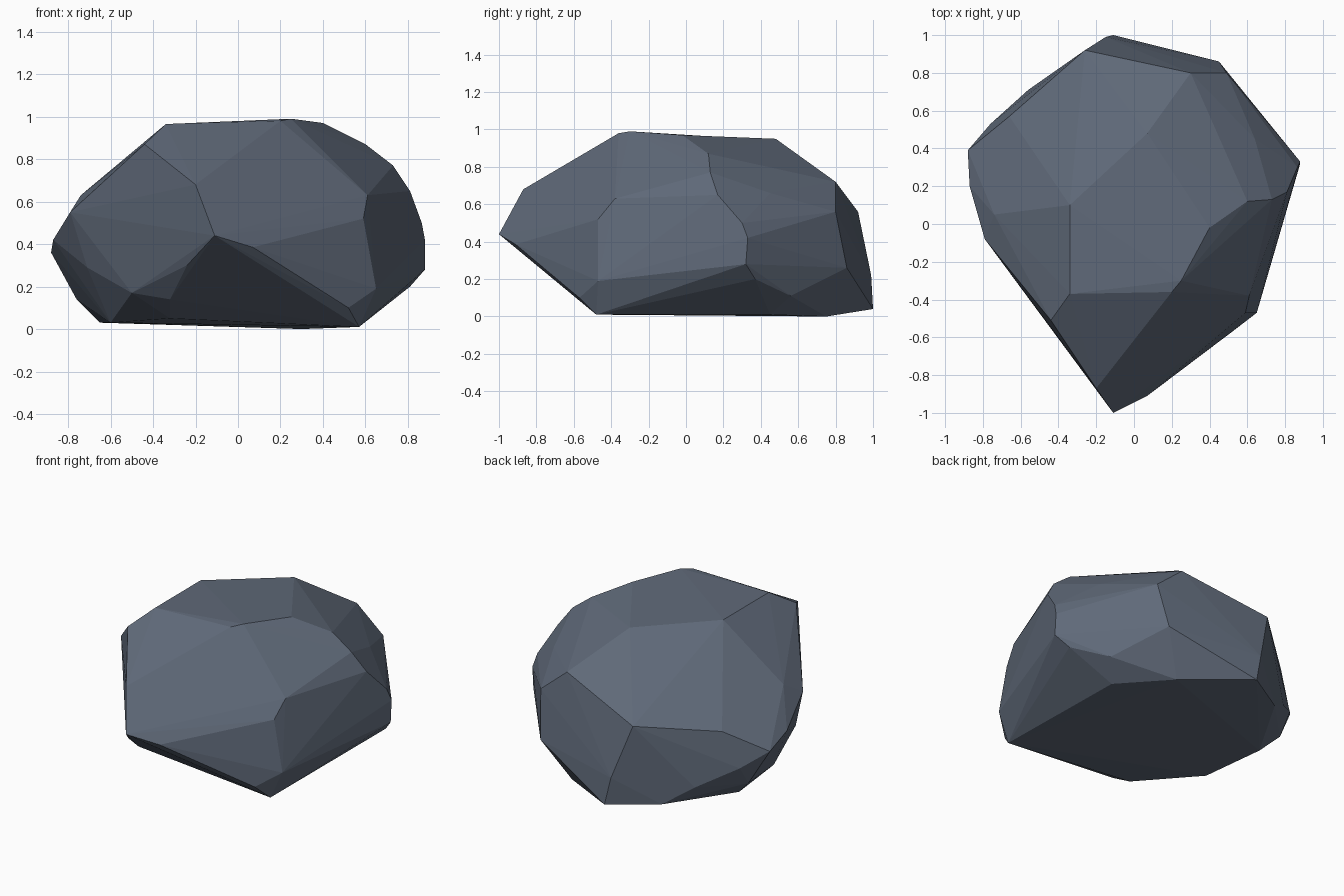
import bpy, bmesh

# Faceted boulder: a convex hull stretched over a few contour rings
base_ring = [(.57, -.48, .01), (-.32, -.42, .05), (-.60, -.05, .03), (-.65, .38, .03),
             (-.40, .82, .05), (-.11, 1.0, .04), (.30, .75, 0), (.55, .45, .01)]
low_ring = [(.52, -.57, .10), (.65, -.47, .19), (.81, .37, .20), (.88, .32, .28),
            (.65, .56, .11), (.45, .86, .26), (-.15, .99, .22), (-.56, .71, .16),
            (-.76, .44, .14), (-.76, .53, .27), (-.71, -.12, .29), (-.50, -.43, .17),
            (-.32, -.57, .14), (-.24, -.79, .30)]
girdle = [(-.11, -1.0, .44), (.07, -.91, .385), (.59, -.47, .52), (.61, -.38, .63),
          (.88, .33, .42), (.865, .30, .50), (.49, .80, .56), (-.26, .92, .56),
          (-.66, .57, .50), (-.88, .39, .36), (-.87, .20, .42), (-.79, -.08, .55)]
shoulder = [(-.20, -.87, .68), (.81, .17, .65), (.73, .13, .77), (.64, .45, .66),
            (.30, .80, .72), (-.74, .05, .63), (-.44, -.51, .87), (.60, .12, .87)]
crown = [(.25, -.30, .99), (.20, -.36, .98), (-.34, -.37, .965), (-.34, .10, .965),
         (.07, .48, .95), (.40, -.02, .97)]

bm = bmesh.new()
for ring in (base_ring, low_ring, girdle, shoulder, crown):
    for p in ring:
        bm.verts.new(p)
res = bmesh.ops.convex_hull(bm, input=bm.verts[:])
loose = [v for v in bm.verts if not v.link_faces]
bmesh.ops.delete(bm, geom=loose, context='VERTS')

# Merge nearly coplanar triangles into broad chipped facets
bmesh.ops.dissolve_limit(bm, angle_limit=0.04, verts=bm.verts[:], edges=bm.edges[:])
bmesh.ops.recalc_face_normals(bm, faces=bm.faces[:])

mesh = bpy.data.meshes.new("boulder")
bm.to_mesh(mesh)
bm.free()
boulder = bpy.data.objects.new("boulder", mesh)
bpy.context.collection.objects.link(boulder)

# Slate stone colour
stone = bpy.data.materials.new("slate_stone")
stone.diffuse_color = (.115, .142, .19, 1)
mesh.materials.append(stone)
